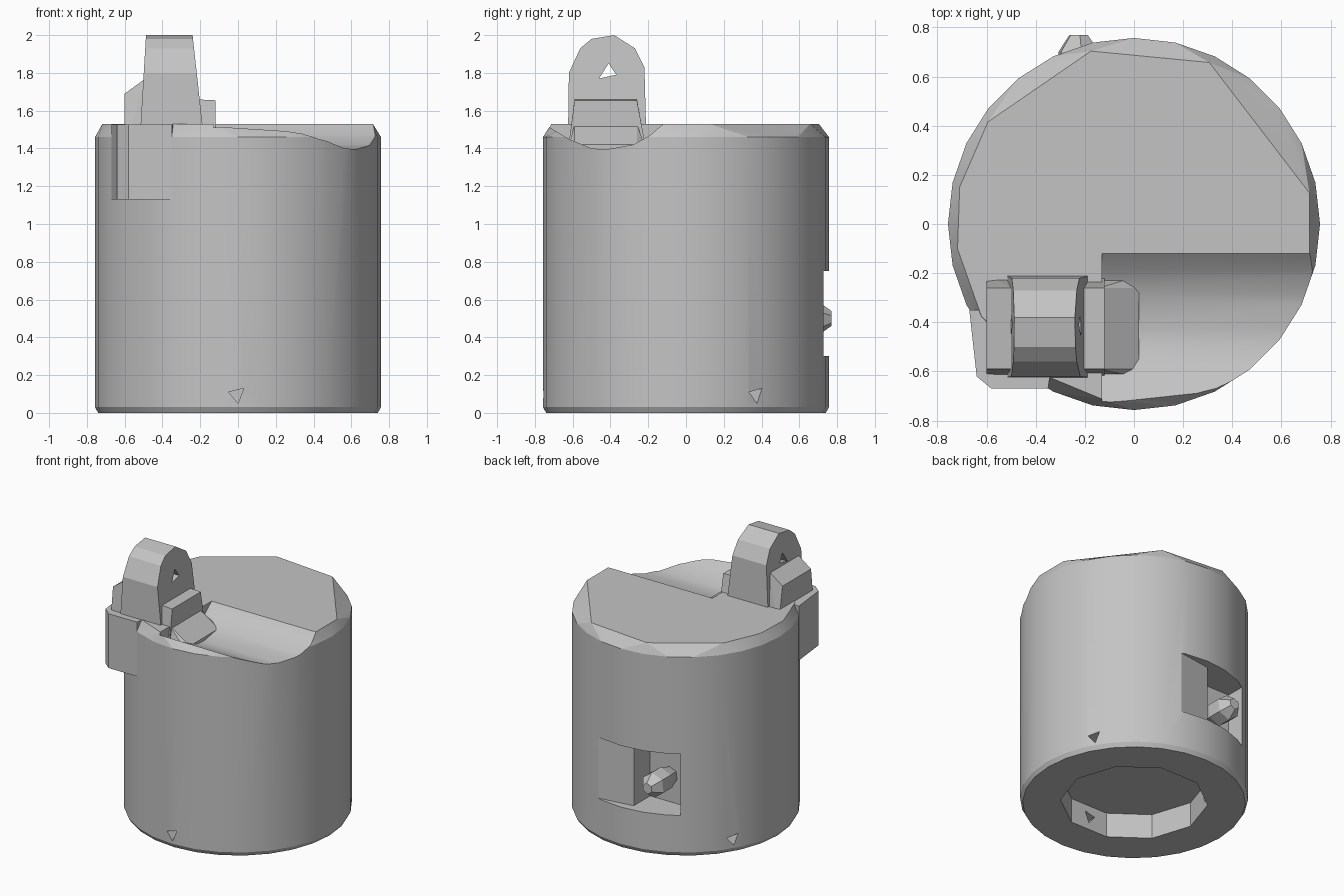
import bpy, bmesh
from math import sin, cos, radians, pi
from mathutils import Vector, Matrix

cube = bpy.data.objects.get("Cube")
if cube:
    bpy.data.objects.remove(cube, do_unlink=True)

grey = bpy.data.materials.new("plain grey")
grey.use_nodes = True
tone = (0.55, 0.55, 0.55, 1)
grey.diffuse_color = tone
grey.node_tree.nodes["Principled BSDF"].inputs["Base Color"].default_value = tone


def finish(name, bm):
    bmesh.ops.recalc_face_normals(bm, faces=bm.faces)
    mesh = bpy.data.meshes.new(name)
    bm.to_mesh(mesh)
    bm.free()
    mesh.materials.append(grey)
    obj = bpy.data.objects.new(name, mesh)
    bpy.context.collection.objects.link(obj)
    return obj


def hull(name, points):
    """Convex solid around the points, with flat areas merged."""
    bm = bmesh.new()
    for p in points:
        bm.verts.new(p)
    result = bmesh.ops.convex_hull(bm, input=bm.verts)
    spare = [g for g in result["geom_interior"] if isinstance(g, bmesh.types.BMVert)]
    bmesh.ops.delete(bm, geom=spare, context="VERTS")
    bmesh.ops.dissolve_limit(bm, angle_limit=radians(1), verts=bm.verts, edges=bm.edges)
    return finish(name, bm)


def prism(name, profile, axis, start, end):
    """Extrude a 2D profile along x, y or z."""
    def place(u, v, w):
        return {"x": (w, u, v), "y": (u, w, v), "z": (u, v, w)}[axis]
    bm = bmesh.new()
    face = bm.faces.new([bm.verts.new(place(u, v, start)) for u, v in profile])
    new = bmesh.ops.extrude_face_region(bm, geom=[face])["geom"]
    step = Vector(place(0, 0, end - start))
    bmesh.ops.translate(bm, vec=step, verts=[g for g in new if isinstance(g, bmesh.types.BMVert)])
    return finish(name, bm)


def ring(radius, z, angles):
    return [(radius * cos(radians(a)), radius * sin(radians(a)), z) for a in angles]


def cut(obj, cutters):
    """Subtract the cutters, then drop them."""
    for c in cutters:
        mod = obj.modifiers.new(c.name, "BOOLEAN")
        mod.operation, mod.solver, mod.object = "DIFFERENCE", "EXACT", c
    bpy.context.view_layer.update()
    graph = bpy.context.evaluated_depsgraph_get()
    mesh = bpy.data.meshes.new_from_object(obj.evaluated_get(graph))
    obj.modifiers.clear()
    obj.data = mesh
    for c in cutters:
        bpy.data.objects.remove(c, do_unlink=True)


# Round body with an unevenly chamfered rim
sides = [i * 360 / 28 for i in range(28)]
rim = [-10, 10, 65, 104, 145, 168, 188, 211, 235, 260, 300, 335]
body = hull("body", ring(0.74, 0, sides) + ring(0.757, 0.03, sides)
            + ring(0.757, 1.46, sides) + ring(0.725, 1.53, rim))

# Curved channel across the front of the top
channel = prism("channel_cutter", [(-0.12, 1.53), (-0.19, 1.47), (-0.28, 1.42), (-0.42, 1.395),
                                   (-0.5, 1.4), (-0.62, 1.45), (-0.72, 1.51), (-0.8, 1.58),
                                   (-0.8, 1.7), (-0.12, 1.7)], "x", -0.13, 1)
# Shallow bore in the underside
bore = prism("bore_cutter", [p[:2] for p in ring(0.49, 0, range(0, 360, 36))], "z", -0.1, 0.18)
# Window in the back, with a shallow dent beside it
window = prism("window_cutter", [(0.22, 0.73), (-0.06, 0.69), (-0.06, 0.5), (-0.4, 0.5),
                                 (-0.4, 0.9), (0.22, 0.9)], "z", 0.3, 0.75)
cutters = [channel, bore, window]
# Three small triangular vents at the foot
for angle in (0, 120, 240):
    vent = prism("vent_cutter", [(-0.05, 0.11), (0.03, 0.13), (0, 0.05)], "y", -0.9, -0.4)
    vent.data.transform(Matrix.Rotation(radians(angle), 4, "Z"))
    cutters.append(vent)
cut(body, cutters)

# Corner block standing out from the body under the lug
prism("corner_block", [(-0.67, -0.35), (-0.64, -0.62), (-0.58, -0.67), (-0.35, -0.67),
                       (-0.3, -0.35)], "z", 1.13, 1.528)

# Lug with a rounded top, tapering upwards
outline = [(-0.625, 1.45), (-0.62, 1.8), (-0.56, 1.93), (-0.5, 1.98), (-0.38, 2),
           (-0.27, 1.93), (-0.22, 1.83), (-0.21, 1.45)]
lug = hull("lug", [(x, y, z) for y, z in outline
                   for x in (-0.52 + 0.06 * (z - 1.45), -0.18 - 0.11 * (z - 1.45))])
cut(lug, [prism("lug_hole_cutter", [(-0.46, 1.77), (-0.37, 1.79), (-0.41, 1.85)], "x", -0.9, 0)])


def step_block(name, x0, x1, top0, top1):
    """Block beside the lug, narrower at the top."""
    points = [(x, y, 1.39) for x in (x0, x1) for y in (-0.625, -0.21)]
    points += [(x, y, z) for x, z in ((x0, top0), (x1, top1)) for y in (-0.59, -0.26)]
    hull(name, points)


# Steps on both sides of the lug and the ramp into the channel
step_block("outer_step", -0.6, -0.49, 1.69, 1.77)
step_block("inner_step", -0.23, -0.12, 1.66, 1.655)
step_block("ramp", -0.14, 0.02, 1.53, 1.42)

# Faceted knob inside the window
hexagon = [(cos(i * pi / 3 + 0.4), sin(i * pi / 3 + 0.4)) for i in range(6)]
hull("knob", [(-0.225 + r * u, y, 0.5 + r * v) for u, v in hexagon
              for r, y in ((0.05, 0.48), (0.09, 0.6), (0.09, 0.7), (0.04, 0.77))])

# Smooth round walls, keep the hard edges
bpy.ops.object.select_all(action="DESELECT")
body.select_set(True)
bpy.context.view_layer.objects.active = body
bpy.ops.object.shade_smooth_by_angle(angle=radians(20))
